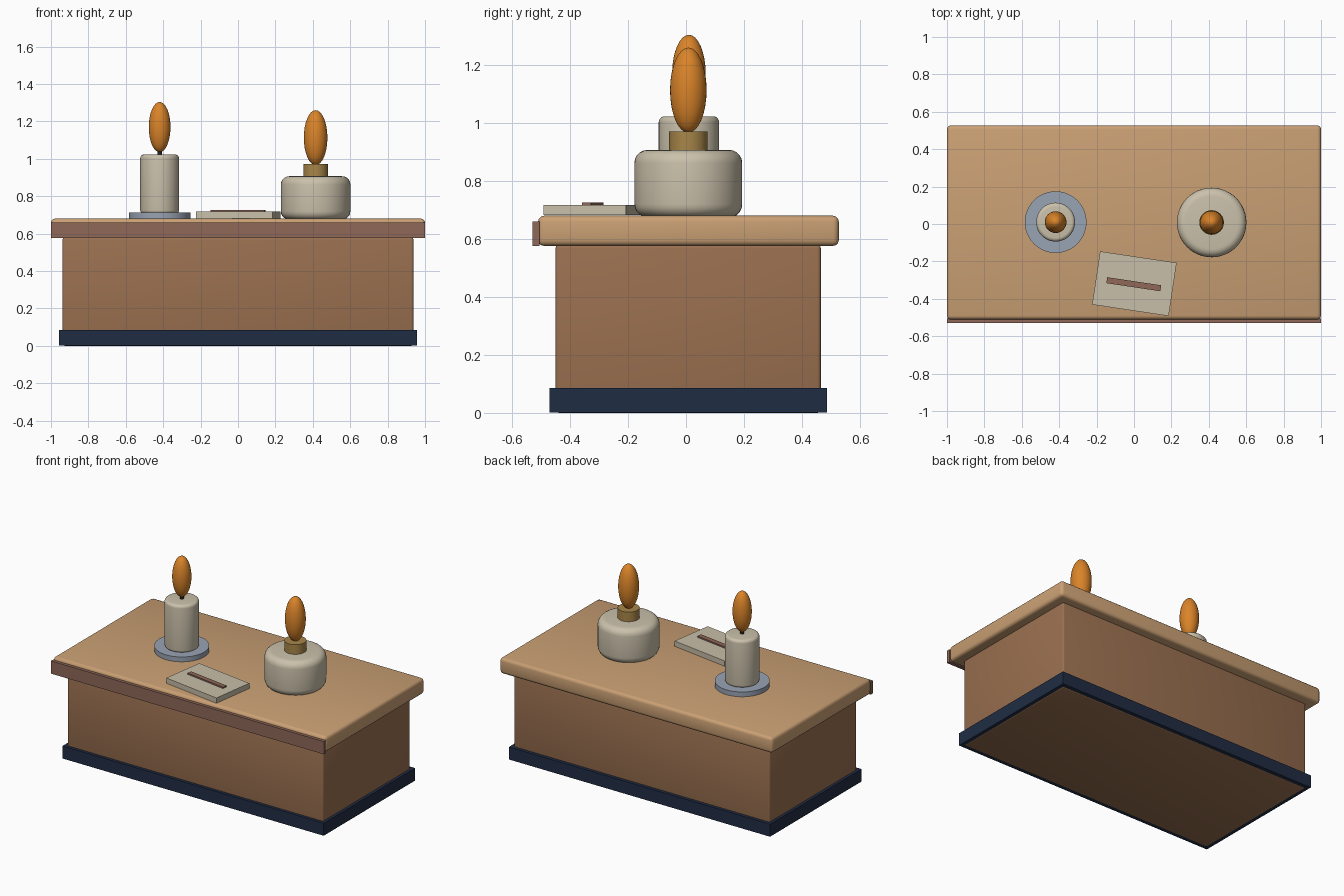
import bpy, bmesh, math
from mathutils import Matrix, Vector

if "Cube" in bpy.data.objects:
    bpy.data.objects.remove(bpy.data.objects["Cube"])


def material(name, hex_colour):
    """Flat material from an sRGB hex colour, stored as linear values."""
    lin = []
    for i in (0, 2, 4):
        c = int(hex_colour[i:i + 2], 16) / 255
        lin.append(c / 12.92 if c <= 0.04045 else ((c + 0.055) / 1.055) ** 2.4)
    m = bpy.data.materials.new(name)
    m.diffuse_color = (*lin, 1)
    m.use_nodes = True
    m.node_tree.nodes["Principled BSDF"].inputs["Base Color"].default_value = m.diffuse_color
    return m


light_wood = material("light_wood", "CAA074")
brown_wood = material("brown_wood", "9A7050")
red_wood = material("reddish_wood", "8E6859")
navy = material("navy", "202C44")
cream = material("cream", "CBC1AB")
paper = material("paper", "C8BFA9")
blue_grey = material("blue_grey", "98A3B3")
brass = material("brass", "A88649")
flame_orange = material("flame_orange", "DA8429")
charcoal = material("charcoal", "2A221E")


def finish(bm, name, mat, smooth=True):
    bmesh.ops.recalc_face_normals(bm, faces=bm.faces)
    mesh = bpy.data.meshes.new(name)
    bm.to_mesh(mesh)
    bm.free()
    mesh.materials.append(mat)
    ob = bpy.data.objects.new(name, mesh)
    bpy.context.collection.objects.link(ob)
    if smooth:
        bpy.ops.object.select_all(action='DESELECT')
        ob.select_set(True)
        bpy.context.view_layer.objects.active = ob
        bpy.ops.object.shade_smooth_by_angle(angle=math.radians(35))
    return ob


def box(name, lo, hi, mat, bevel=0, turn=0):
    """Box between two corners, optionally rounded and turned about z."""
    lo, hi = Vector(lo), Vector(hi)
    bm = bmesh.new()
    bmesh.ops.create_cube(bm, size=1, matrix=Matrix.Diagonal((*(hi - lo), 1)))
    if bevel:
        bmesh.ops.bevel(bm, geom=bm.edges[:], offset=bevel, segments=3,
                        profile=0.5, affect='EDGES')
    bm.transform(Matrix.Translation((lo + hi) / 2) @
                 Matrix.Rotation(math.radians(turn), 4, 'Z'))
    return finish(bm, name, mat, bevel > 0)


def drum(name, x, y, radius, z0, z1, mat, bevel=0, sides=48):
    """Upright cylinder with rounded rims, spun from a profile."""
    prof = [(0, z0)]
    if bevel:
        for cz, start in ((z0 + bevel, -90), (z1 - bevel, 0)):
            for k in range(6):
                a = math.radians(start + 18 * k)
                prof.append((radius - bevel + bevel * math.cos(a),
                             cz + bevel * math.sin(a)))
    else:
        prof += [(radius, z0), (radius, z1)]
    prof.append((0, z1))
    bm = bmesh.new()
    vs = [bm.verts.new((x + r, y, z)) for r, z in prof]
    es = [bm.edges.new(p) for p in zip(vs, vs[1:])]
    bmesh.ops.spin(bm, geom=vs + es, cent=(x, y, 0), axis=(0, 0, 1),
                   angle=math.tau, steps=sides, use_duplicate=False)
    bmesh.ops.remove_doubles(bm, verts=bm.verts, dist=1e-5)
    return finish(bm, name, mat)


def flame(name, x, y, radius, z0, z1):
    bm = bmesh.new()
    bmesh.ops.create_uvsphere(
        bm, u_segments=32, v_segments=16, radius=1,
        matrix=Matrix.Translation((x, y, (z0 + z1) / 2)) @
        Matrix.Diagonal((radius, radius, (z1 - z0) / 2, 1)))
    return finish(bm, name, flame_orange)


# Counter: plinth sits a hair above the body's underside
box("plinth", (-0.957, -0.47, 0.002), (0.957, 0.487, 0.085), navy)
box("counter_body", (-0.938, -0.45, 0), (0.938, 0.465, 0.58), brown_wood, 0.012)
box("counter_top", (-1, -0.51, 0.576), (1, 0.527, 0.68), light_wood, 0.02)
box("front_trim", (-1, -0.53, 0.576), (1, -0.506, 0.66), red_wood)

# Candle on its saucer
CX, CY = -0.419, 0.01
drum("candle_saucer", CX, CY, 0.165, 0.675, 0.712, blue_grey)
drum("candle", CX, CY, 0.104, 0.705, 1.023, cream, 0.02)
drum("candle_wick", CX, CY, 0.012, 1.01, 1.06, charcoal, sides=16)
flame("candle_flame", CX, CY, 0.058, 1.035, 1.304)

# Oil lamp
LX, LY = 0.415, 0.008
drum("lamp_bowl", LX, LY, 0.186, 0.675, 0.907, cream, 0.045)
drum("lamp_collar", LX, LY, 0.066, 0.89, 0.971, brass)
flame("lamp_flame", LX, LY, 0.063, 0.966, 1.26)

# Note card with a raised strip
box("note_card", (-0.205, -0.463, 0.682), (0.209, -0.175, 0.717), paper, turn=-8.5)
box("note_strip", (-0.147, -0.338, 0.712), (0.145, -0.306, 0.726), red_wood, turn=-8.5)
